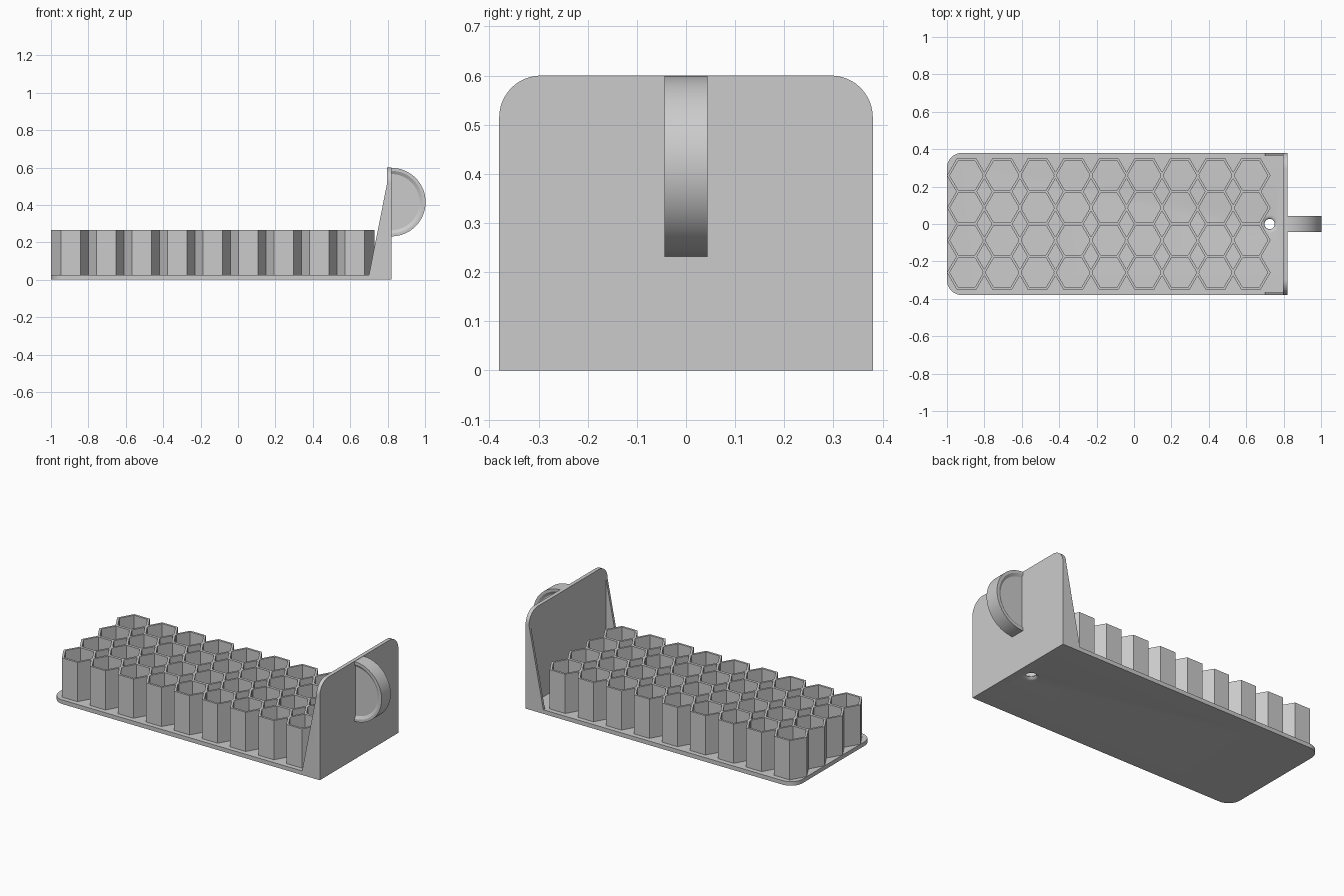
import bpy, bmesh
from math import sin, cos, pi, radians, sqrt
from mathutils import Vector

cube = bpy.data.objects.get("Cube")
if cube:
    bpy.data.objects.remove(cube, do_unlink=True)

grey = bpy.data.materials.new("light grey plastic")
grey.use_nodes = True
colour = (0.6, 0.6, 0.6, 1)
grey.diffuse_color = colour
grey.node_tree.nodes["Principled BSDF"].inputs["Base Color"].default_value = colour

BACK, END = 0.797, 0.82      # wall planes
HALF, FLOOR = 0.38, 0.025    # half width, plate thickness


def finish(name, bm, smooth=False):
    bmesh.ops.remove_doubles(bm, verts=bm.verts, dist=1e-5)
    bmesh.ops.recalc_face_normals(bm, faces=bm.faces)
    mesh = bpy.data.meshes.new(name)
    bm.to_mesh(mesh)
    bm.free()
    mesh.materials.append(grey)
    obj = bpy.data.objects.new(name, mesh)
    bpy.context.collection.objects.link(obj)
    if smooth:
        smooth_edges(obj)
    return obj


def smooth_edges(obj):
    bpy.ops.object.select_all(action='DESELECT')
    obj.select_set(True)
    bpy.context.view_layer.objects.active = obj
    bpy.ops.object.shade_smooth_by_angle(angle=radians(30))


def prism(name, points, offset, smooth=False):
    bm = bmesh.new()
    face = bm.faces.new([bm.verts.new(p) for p in points])
    grown = bmesh.ops.extrude_face_region(bm, geom=[face])["geom"]
    moved = [v for v in grown if isinstance(v, bmesh.types.BMVert)]
    bmesh.ops.translate(bm, verts=moved, vec=offset)
    return finish(name, bm, smooth)


def lathe(name, points, centre, axis, angle, steps, smooth=False):
    bm = bmesh.new()
    verts = [bm.verts.new(p) for p in points]
    edges = [bm.edges.new(pair) for pair in zip(verts, verts[1:])]
    bmesh.ops.spin(bm, geom=verts + edges, cent=centre, axis=axis,
                   angle=angle, steps=steps, use_duplicate=False)
    return finish(name, bm, smooth)


def corner(cx, cy, r, start, steps=12):
    angles = [start + pi / 2 * i / steps for i in range(steps + 1)]
    return [(cx + r * cos(a), cy + r * sin(a)) for a in angles]


# Base plate with two rounded corners
r = 0.08
outline = [(BACK, -HALF), (BACK, HALF)]
outline += corner(-1 + r, HALF - r, r, pi / 2) + corner(-1 + r, r - HALF, r, pi)
base = prism("base_plate", [(x, y, 0) for x, y in outline], (0, 0, FLOOR))

# Hanging hole, flared on both faces
hole_x, throat, flare = 0.725, 0.027, 0.022
profile = [(hole_x, 0, -0.01)]
for i in range(9):
    a = -pi / 2 + pi * i / 8
    rad = throat + flare * (1 - cos(a))
    if i == 0:
        profile.append((hole_x + rad, 0, -0.01))
    profile.append((hole_x + rad, 0, FLOOR / 2 * (1 + sin(a))))
profile += [(hole_x + throat + flare, 0, 0.05), (hole_x, 0, 0.05)]
cutter = lathe("hole_cutter", profile, (hole_x, 0, 0), (0, 0, 1), 2 * pi, 40)
cutter.hide_render = True
cut = base.modifiers.new("hole", 'BOOLEAN')
cut.operation, cut.solver, cut.object = 'DIFFERENCE', 'EXACT', cutter
graph = bpy.context.evaluated_depsgraph_get()
base.data = bpy.data.meshes.new_from_object(base.evaluated_get(graph))
base.modifiers.clear()
bpy.data.objects.remove(cutter, do_unlink=True)
smooth_edges(base)

# End wall with rounded top corners
r = 0.085
outline = [(-HALF, 0), (HALF, 0)]
outline += corner(HALF - r, 0.6 - r, r, 0) + corner(r - HALF, 0.6 - r, r, pi / 2)
prism("end_wall", [(BACK, y, z) for y, z in outline], (END - BACK, 0, 0), True)

# Triangular side braces
for side, name in ((1, "back_brace"), (-1, "front_brace")):
    tri = [(0.70, FLOOR), (BACK, FLOOR), (BACK, 0.6 - r)]
    prism(name, [(x, side * HALF, z) for x, z in tri], (0, -side * 0.015, 0))

# Open hexagonal cells, 9 by 4, with shared walls
bm = bmesh.new()
outer, inner, top = 0.105, 0.09, 0.265
low = FLOOR - 0.005
for col in range(9):
    for row in range(4):
        cx, cy = -0.895 + 0.19 * col, (row - 1.5) * 0.173
        rings = []
        for rad, z in ((outer, low), (outer, top), (inner, top), (inner, low)):
            rings.append([bm.verts.new((cx + rad * cos(k * pi / 3),
                                        cy + rad * sin(k * pi / 3), z))
                          for k in range(6)])
        for a, b in zip(rings, rings[1:] + rings[:1]):
            for k in range(6):
                n = (k + 1) % 6
                bm.faces.new((a[k], a[n], b[n], b[k]))
finish("hex_cells", bm)

# Half-round grip with a shallow dished face on each side
mid = 0.415
half = [(0, 0.034), (0.15, 0.034), (0.167, 0.044), (0.183, 0.044)]
section = [(d, -y) for d, y in half] + [(d, y) for d, y in reversed(half)]
lathe("grip", [(END, y, mid - d) for d, y in section],
      (END, 0, mid), (0, -1, 0), pi, 40, True)
